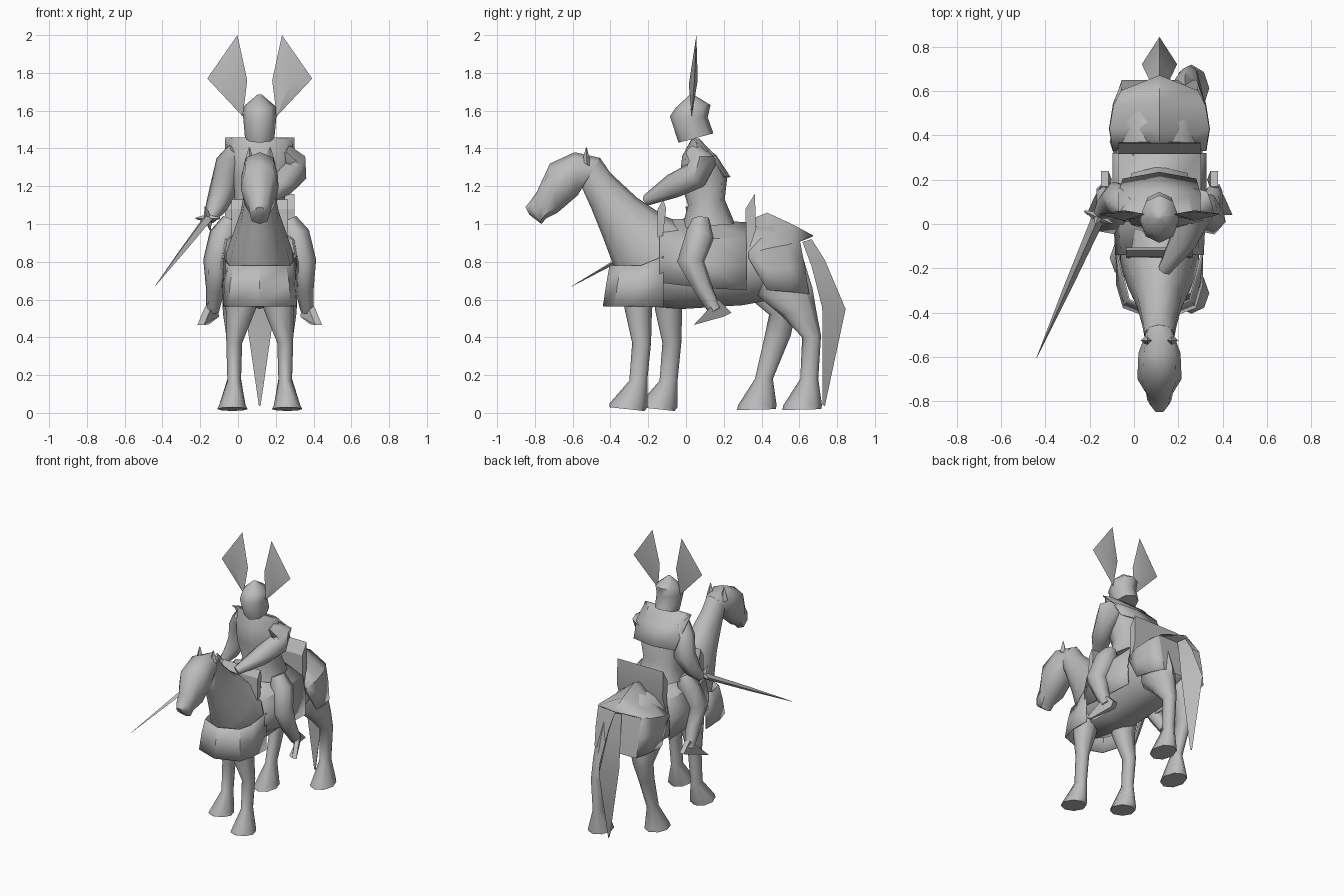
import bpy, bmesh, math
from mathutils import Vector as V

if "Cube" in bpy.data.objects:
    bpy.data.objects.remove(bpy.data.objects["Cube"])

CX = 0.115  # centre line of horse and rider
steel = bpy.data.materials.new("plain grey")
steel.diffuse_color = (0.5, 0.5, 0.5, 1)
steel.use_nodes = True
steel.node_tree.nodes["Principled BSDF"].inputs["Base Color"].default_value = steel.diffuse_color


def make(name, verts, faces, angle=40):
    me = bpy.data.meshes.new(name)
    me.from_pydata([tuple(v) for v in verts], [], faces)
    bm = bmesh.new()
    bm.from_mesh(me)
    bmesh.ops.recalc_face_normals(bm, faces=bm.faces)
    bm.to_mesh(me)
    bm.free()
    me.materials.append(steel)
    ob = bpy.data.objects.new(name, me)
    bpy.context.collection.objects.link(ob)
    bpy.ops.object.select_all(action='DESELECT')
    ob.select_set(True)
    bpy.context.view_layer.objects.active = ob
    bpy.ops.object.shade_smooth_by_angle(angle=math.radians(angle))
    return ob


def skin(name, rings, closed=True, angle=40):
    """Join equal rings of points; closed rings get end caps."""
    n = len(rings[0])
    faces = [(r * n + i, r * n + (i + 1) % n, (r + 1) * n + (i + 1) % n, (r + 1) * n + i)
             for r in range(len(rings) - 1) for i in range(n if closed else n - 1)]
    if closed:
        faces += [tuple(range(n)), tuple(range((len(rings) - 1) * n, len(rings) * n))]
    return make(name, [p for r in rings for p in r], faces, angle)


def loft(name, x, sections, n=8, angle=65, box=1):
    """Sections: (y, z) of one edge, (y, z) of the opposite edge, half width, optional x shift.
    A box value under 1 squares the rings."""
    def soft(t):
        return math.copysign(abs(t) ** box, t) if abs(t) > 1e-6 else 0
    rings = []
    for ya, za, yb, zb, w, *shift in sections:
        c = V((x + sum(shift), (ya + yb) / 2, (za + zb) / 2))
        h = V((0, (ya - yb) / 2, (za - zb) / 2))
        rings.append([c + h * soft(math.cos(a)) + V((w, 0, 0)) * soft(math.sin(a))
                      for a in (2 * math.pi * i / n for i in range(n))])
    return skin(name, rings, True, angle)


def limb(name, path, n=6):
    """Tube through (x, y, z, radius) points."""
    pts = [V(p[:3]) for p in path]
    rings = []
    for i, p in enumerate(pts):
        d = (pts[min(i + 1, len(pts) - 1)] - pts[max(i - 1, 0)]).normalized()
        u = d.cross(V((0.2, 1, 0.1))).normalized()
        v = d.cross(u)
        rings.append([p + (u * math.cos(a) + v * math.sin(a)) * path[i][3]
                      for a in (2 * math.pi * k / n for k in range(n))])
    return skin(name, rings, True, 62)


def prism(name, x0, x1, profile):
    """Side (y, z) profile extruded across x."""
    return skin(name, [[V((x, y, z)) for y, z in profile] for x in (x0, x1)], True, 20)


def solid_strip(ob, t=0.008):
    m = ob.modifiers.new("thickness", 'SOLIDIFY')
    m.thickness = t


# Horse body and neck
loft("horse_body", CX, [
    (-.455, 1.35, -.55, 1.19, .07), (-.40, 1.27, -.50, 1.08, .08),
    (-.26, 1.14, -.44, .93, .105), (-.11, 1.04, -.38, .77, .15),
    (.0, 1.0, -.28, .57, .185), (.12, .98, -.02, .55, .20), (.32, 1.0, .30, .57, .205),
    (.46, 1.02, .46, .60, .19), (.58, .92, .59, .68, .12)], 10)

# Horse head and ears
loft("horse_head", CX, [
    (-.455, 1.35, -.55, 1.19, .065), (-.59, 1.38, -.575, 1.15, .095),
    (-.72, 1.32, -.68, 1.06, .10), (-.79, 1.17, -.74, 1.03, .06),
    (-.825, 1.12, -.765, 1.0, .055), (-.85, 1.09, -.83, 1.05, .025)], 8, 55, .8)
for s in (-1, 1):
    loft("ear", CX + s * .055, [(-.50, 1.30, -.55, 1.33, .03), (-.525, 1.405, -.53, 1.405, .003)], 4, 30)

# Legs: front pair and hind pair, each with a flared hoof
for side, dy in ((1, 0), (-1, .16)):
    x, inward = CX + side * .135, -side * .035
    loft("front_leg", x, [
        (-.33 + dy, .66, -.15 + dy, .66, .09, inward), (-.325 + dy, .55, -.18 + dy, .55, .08, inward),
        (-.285 + dy, .37, -.185 + dy, .37, .042), (-.30 + dy, .17, -.205 + dy, .17, .036),
        (-.405 + dy, .05, -.205 + dy, .03, .07, side * .01),
        (-.405 + dy, .03, -.22 + dy, .01, .08, side * .01)], 8)
for side, dy in ((1, 0), (-1, -.24)):
    x, k, top = CX + side * .135, (.04 if side < 0 else 0), dy * .25
    loft("hind_leg", x, [
        (.38 + top, .80, .62 + top, .82, .07, -side * .02),
        (.38 + top, .62, .67 + top, .66, .085, -side * .02),
        (.50 + top, .52, .69 + top + dy * .2, .54, .07, -side * .01),
        (.615 + dy + k, .40, .715 + dy + k * 2, .41, .042),
        (.605 + dy, .18, .70 + dy, .18, .036),
        (.515 + dy, .04, .72 + dy, .04, .07, side * .01),
        (.51 + dy, .015, .715 + dy, .02, .08, side * .01)], 8)

# Tail, three-sided with its ridge at the back
loft("tail", CX, [(.665, .92, .60, .90, .03), (.735, .81, .64, .77, .06),
                  (.845, .55, .68, .56, .092), (.735, .035, .72, .045, .006)], 3, 30)

# Chest armour wrapped round the front of the horse
plan = [(-.198, -.12), (-.19, -.24), (-.16, -.345), (0, -.405), (.16, -.345), (.19, -.24), (.198, -.12)]
band = [[V((CX + x * (f if y < -.2 else 1), y - d * (y < -.2), z + lift * (y > -.2))) for x, y in plan]
        for f, d, z, lift in ((1.03, .035, .565, -.005), (.98, .018, .68, 0), (.88, 0, .78, .05))]
solid_strip(skin("chest_armour", band, False))


# Arched covers lying over the back of the horse
def cover(name, rows, bulge=0, eave=.88):
    rings = []
    for y, w, low, shoulder, top in rows:
        half = [(w * .97, low, .3), (w, (low + shoulder) / 2, .6), (w * eave, shoulder, 1)]
        pts = [(-a, b, c) for a, b, c in half] + [(0, top, 0)] + half[::-1]
        rings.append([V((CX + a, y - bulge * c * max(0, y - .5) * 5, z)) for a, z, c in pts])
    solid_strip(skin(name, rings, False, 35))
    return rings[-1]


cover("saddle_cloth", [(-.14, .20, .69, .92, 1.03), (.1, .212, .66, .92, 1.02), (.32, .212, .65, .93, 1.01)])
end = cover("rump_armour", [(.33, .212, .82, .84, 1.02), (.43, .228, .65, .87, 1.06),
                            (.56, .21, .64, .89, 1.0), (.672, .175, .63, .91, .94)], .08, .99)
make("rump_back", end, [(0, 1, 5, 6), (1, 2, 4, 5), (2, 3, 4)])

# Saddle: pommel, seat and tall cantle
prism("pommel", CX - .15, CX + .15, [(-.155, .82), (-.15, 1.08), (-.12, 1.13), (-.105, 1.08), (-.135, .84)])
prism("cantle", CX - .185, CX + .185, [(.32, .82), (.315, 1.08), (.365, 1.16), (.37, .97)])

# Rider torso, broad at the shoulders, and mantle down the back
loft("torso", CX, [(-.02, .98, .26, 1.0, .16), (.01, 1.1, .205, 1.13, .13),
                   (-.035, 1.24, .22, 1.26, .15), (-.02, 1.36, .16, 1.36, .165),
                   (.03, 1.452, .07, 1.452, .18)], 8, 65, .7)
solid_strip(skin("mantle", [
    [V((CX + x * f, y + b * (x == 0), z)) for x in (-.185, 0, .185)]
    for y, z, b, f in ((.04, 1.457, 0, 1), (.14, 1.365, .02, 1), (.205, 1.25, .03, .9))], False, 20))

# Helmet with wings
loft("helmet", CX, [(-.04, 1.43, .145, 1.48, .078), (-.085, 1.57, .115, 1.565, .088),
                    (-.055, 1.615, .13, 1.63, .085), (.02, 1.685, .04, 1.685, .012)], 8)
for s in (-1, 1):
    wing = [(.09, .03, 1.57), (.278, .045, 1.77), (.118, .055, 2.0), (.066, .045, 1.76),
            (.16, .015, 1.74), (.16, .062, 1.76)]
    make("helmet_wing", [V((CX + s * x, y, z)) for x, y, z in wing],
         [(0, 1, 4), (1, 2, 4), (2, 3, 4), (3, 0, 4), (1, 0, 5), (2, 1, 5), (3, 2, 5), (0, 3, 5)], 30)

# Rider legs and feet, splayed outwards
for s in (-1, 1):
    limb("rider_leg", [(CX + s * .15, .08, 1.02, .05), (CX + s * .19, .075, .94, .078),
                       (CX + s * .225, .025, .80, .076), (CX + s * .235, .09, .66, .052),
                       (CX + s * .25, .155, .54, .035)])
    foot = [(.25, .24, .53), (.25, .17, .60), (.28, .12, .55), (.315, .04, .465), (.285, .05, .47),
            (.235, .2, .51)]
    make("rider_foot", [V((CX + s * (x + d), y, z)) for d in (-.02, .015) for x, y, z in foot],
         [(0, 1, 2, 3, 4, 5), (6, 7, 8, 9, 10, 11)]
         + [(i, (i + 1) % 6, 6 + (i + 1) % 6, 6 + i) for i in range(6)])

# Rein arm bent across the front, sword arm hanging at the side
limb("rein_arm", [(.23, .04, 1.39, .05), (.285, .09, 1.33, .078), (.285, .055, 1.26, .08),
                  (.225, -.07, 1.20, .065), (.135, -.21, 1.125, .03)])
limb("sword_arm", [(-.0, .05, 1.39, .055), (-.045, .09, 1.32, .075), (-.075, .12, 1.19, .075),
                   (-.115, .09, 1.09, .058), (-.155, .045, 1.02, .03)])

# Sword: long tapered blade, cross guard and grip
tip, hand = V((-.44, -.605, .67)), V((-.16, .03, 1.03))
d = (tip - hand).normalized()
side = d.cross(V((0, 0, 1))).normalized()
up = side.cross(d)


def diamond(p, a, b):
    return [p + side * a, p + up * b, p - side * a, p - up * b]


skin("sword_blade", [diamond(hand, .03, .022), diamond(hand.lerp(tip, .5), .018, .014), diamond(tip, .001, .001)])
skin("sword_grip", [diamond(hand - d * .1, .012, .012), diamond(hand, .014, .014)])
for v in (side, up):
    limb("sword_guard", [(*(hand - v * .07), .004), (*hand, .022), (*(hand + v * .07), .004)], 4)
